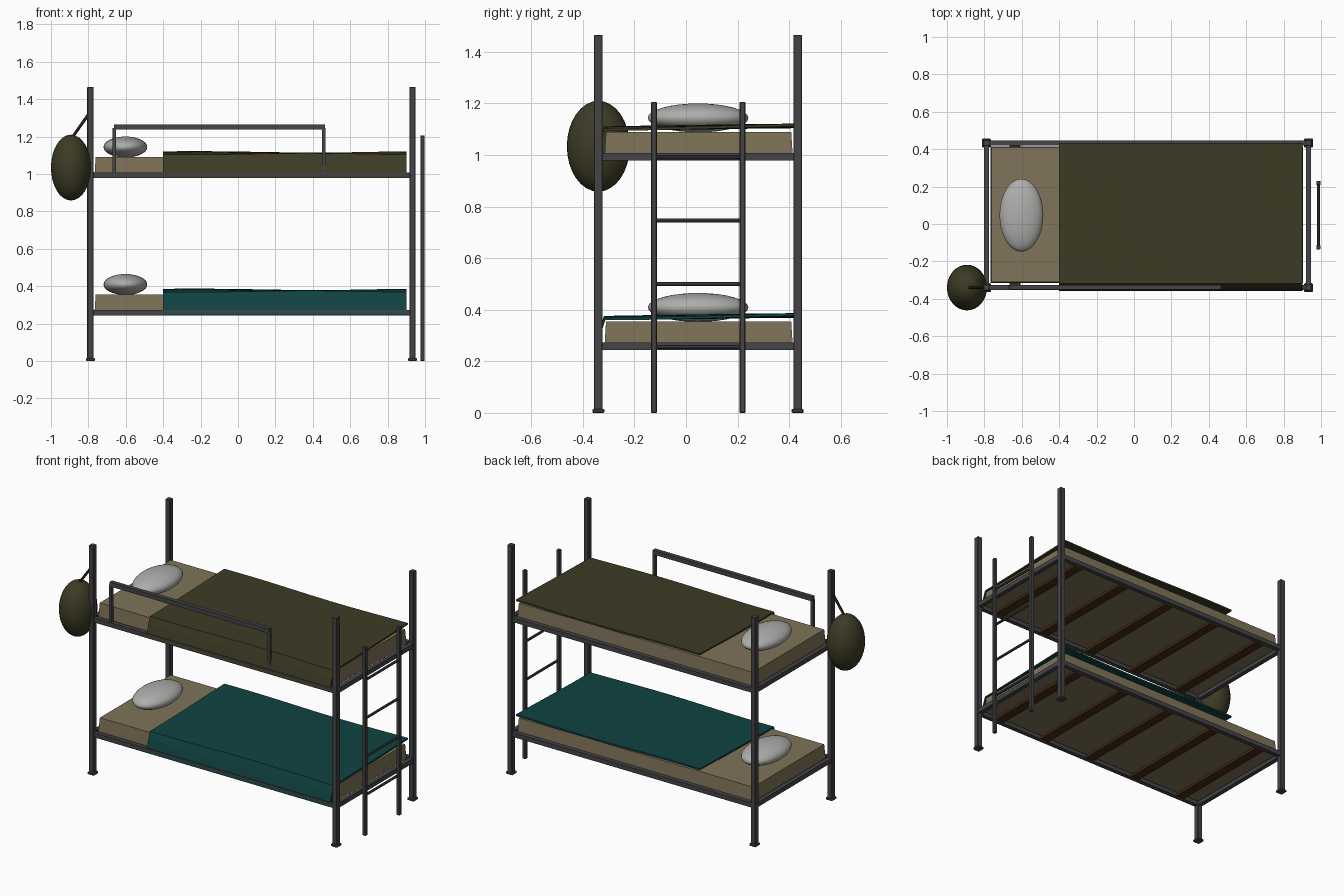
import bpy, bmesh, math
from mathutils import Vector

if "Cube" in bpy.data.objects:
    bpy.data.objects.remove(bpy.data.objects["Cube"])


def material(name, rgb):
    m = bpy.data.materials.new(name)
    m.diffuse_color = (*rgb, 1)
    m.use_nodes = True
    m.node_tree.nodes["Principled BSDF"].inputs["Base Color"].default_value = m.diffuse_color
    return m


METAL = material("dark grey metal", (0.058, 0.058, 0.062))
KHAKI = material("khaki ticking", (0.215, 0.172, 0.100))
OLIVE = material("olive cloth", (0.046, 0.044, 0.018))
TEAL = material("teal cloth", (0.005, 0.056, 0.054))
WHITE = material("pale grey linen", (0.42, 0.42, 0.41))
BROWN = material("brown wood", (0.065, 0.025, 0.008))


def finish(bm, name, mat):
    me = bpy.data.meshes.new(name)
    bm.to_mesh(me)
    bm.free()
    me.materials.append(mat)
    ob = bpy.data.objects.new(name, me)
    bpy.context.collection.objects.link(ob)
    return ob


def box(name, x, y, z, mat, bevel=0.0):
    """Box from (min, max) ranges on each axis."""
    bm = bmesh.new()
    bmesh.ops.create_cube(bm, size=1)
    for v in bm.verts:
        v.co = [(a + b) / 2 + c * (b - a) for c, (a, b) in zip(v.co, (x, y, z))]
    ob = finish(bm, name, mat)
    if bevel:
        mod = ob.modifiers.new("bevel", 'BEVEL')
        mod.width = bevel
        mod.segments = 1
    return ob


def around(c, w):
    return (c - w / 2, c + w / 2)


def ellipsoid(name, centre, radii, mat):
    bm = bmesh.new()
    bmesh.ops.create_uvsphere(bm, u_segments=32, v_segments=16, radius=1)
    for v in bm.verts:
        v.co = [c + r * k for c, r, k in zip(centre, radii, v.co)]
    for f in bm.faces:
        f.smooth = True
    return finish(bm, name, mat)


def rod(name, a, b, r, mat, sides=8):
    a, b = Vector(a), Vector(b)
    bm = bmesh.new()
    bmesh.ops.create_cone(bm, cap_ends=True, segments=sides, radius1=r, radius2=r,
                          depth=(b - a).length)
    rot = (b - a).to_track_quat('Z', 'Y')
    for v in bm.verts:
        v.co = rot @ v.co + (a + b) / 2
    return finish(bm, name, mat)


def blanket(name, top, mat):
    """Thin rumpled sheet over the mattress that hangs down the front."""
    path = [(0.433, 0.028), (0.25, 0.026), (0.05, 0.023), (-0.15, 0.020),
            (-0.318, 0.017), (-0.335, -0.03), (-0.357, -0.108)]
    n = 12
    bm = bmesh.new()
    rows = []
    for i in range(n + 1):
        x = -0.40 + 1.30 * i / n
        row = []
        for j, (y, dz) in enumerate(path):
            wave = 0.004 * math.sin(5 * x + 1.0 + 4 * y) if j < 5 else 0
            row.append(bm.verts.new((x, y, top + dz + wave)))
        rows.append(row)
    for i in range(n):
        for j in range(len(path) - 1):
            bm.faces.new((rows[i][j], rows[i][j + 1], rows[i + 1][j + 1], rows[i + 1][j]))
    ob = finish(bm, name, mat)
    mod = ob.modifiers.new("thickness", 'SOLIDIFY')
    mod.thickness = 0.010
    mod.offset = -1


XL, XR, YF, YB = -0.789, 0.933, -0.340, 0.433

# Corner posts and feet
for sx, x in (("left", XL), ("right", XR)):
    for sy, y in (("front", YF), ("back", YB)):
        box(f"{sy}_{sx}_post", around(x, 0.034), around(y, 0.034), (0, 1.466), METAL, 0.003)
        box(f"{sy}_{sx}_foot", around(x, 0.047), around(y, 0.047), (0, 0.016), METAL, 0.004)

# Two bunks: frame rails, slats, mattress, pillow, blanket
for level, z, cloth in (("lower", 0.258, TEAL), ("upper", 0.993, OLIVE)):
    rz = around(z, 0.029)
    for s, y in (("front", YF), ("back", YB)):
        box(f"{level}_{s}_rail", (XL, XR), around(y, 0.028), rz, METAL)
    for s, x in (("left", XL), ("right", XR)):
        box(f"{level}_{s}_rail", around(x, 0.028), (YF, YB), rz, METAL)
    for i in range(5):
        box(f"{level}_slat_{i + 1}", around(0.072 + 0.354 * (i - 2), 0.06),
            (YF + 0.01, YB - 0.005), (z - 0.012, z + 0.004), BROWN)
    top = z + 0.097
    mattress = box(f"{level}_mattress", (-0.767, 0.903), (-0.316, 0.414), (z + 0.003, top), KHAKI)
    for v in mattress.data.vertices:      # slight taper towards the top
        if v.co.z > z + 0.05:
            v.co.x += 0.006 if v.co.x < 0 else -0.006
            v.co.y += 0.006 if v.co.y < 0 else -0.006
    ellipsoid(f"{level}_pillow", (-0.602, 0.047, top + 0.054), (0.117, 0.195, 0.056), WHITE)
    blanket(f"{level}_blanket", top, cloth)

# Guard rail along the front of the upper bunk
box("guard_rail", (-0.664, 0.464), around(-0.338, 0.026), (1.237, 1.265), METAL)
for s, x in (("left", -0.662), ("right", 0.459)):
    box(f"guard_{s}_upright", around(x, 0.019), around(-0.338, 0.018), (1.0, 1.245), METAL)

# Ladder on the right end
for s, y in (("front", -0.124), ("back", 0.219)):
    box(f"ladder_{s}_upright", around(0.986, 0.023), around(y, 0.023), (0, 1.206), METAL, 0.003)
for i in range(4):
    z = 0.255 + 0.2455 * i
    rod(f"ladder_rung_{i + 1}", (0.986, -0.124, z), (0.986, 0.219, z), 0.008, METAL)

# Kit bag hung from the front left post
ellipsoid("kit_bag", (-0.893, -0.340, 1.034), (0.107, 0.122, 0.176), OLIVE)
rod("kit_bag_strap", (-0.885, -0.340, 1.197), (-0.795, -0.340, 1.325), 0.008, BROWN)
